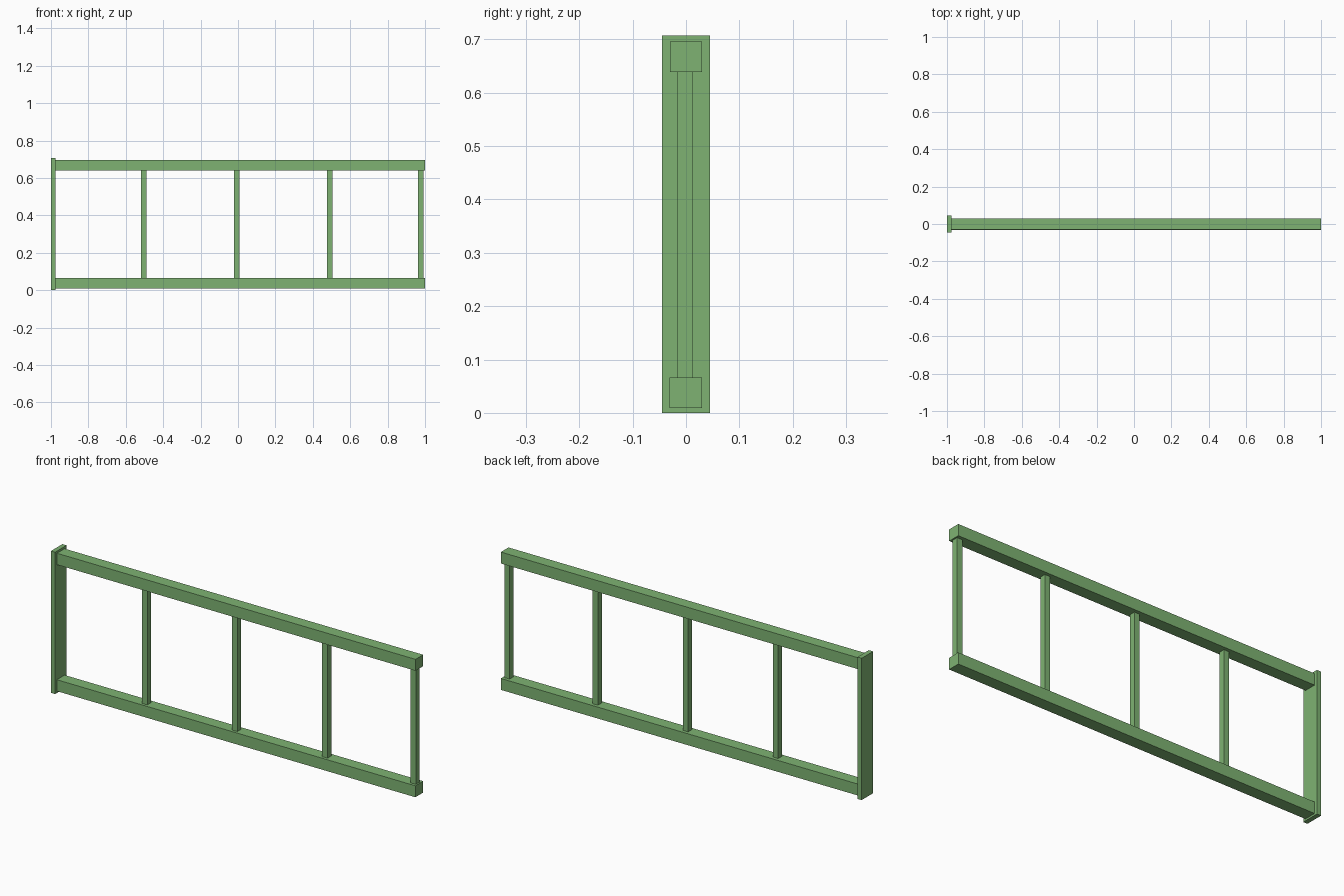
import bpy

if "Cube" in bpy.data.objects:
    bpy.data.objects.remove(bpy.data.objects["Cube"])

green = bpy.data.materials.new("green_paint")
green.diffuse_color = (0.21, 0.45, 0.17, 1)
green.use_nodes = True
green.node_tree.nodes["Principled BSDF"].inputs["Base Color"].default_value = green.diffuse_color


def box(name, x, y, z):
    """Box from (min, max) ranges on each axis."""
    bpy.ops.mesh.primitive_cube_add(size=1, location=[sum(r) / 2 for r in (x, y, z)])
    ob = bpy.context.object
    ob.name = name
    ob.scale = [r[1] - r[0] for r in (x, y, z)]
    bpy.ops.object.transform_apply(location=False, rotation=False, scale=True)
    ob.data.materials.append(green)
    return ob


# Wide mounting plate at the left end
box("end_plate", (-1.0, -0.977), (-0.045, 0.045), (0.0, 0.707))

# Horizontal rails
box("bottom_rail", (-0.977, 1.0), (-0.031, 0.030), (0.009, 0.066))
box("top_rail", (-0.977, 1.0), (-0.030, 0.030), (0.639, 0.696))

# Slim uprights between the rails
for i, x in enumerate((-0.503, -0.006, 0.491, 0.978)):
    box(f"upright_{i + 1}", (x - 0.0145, x + 0.0145), (-0.017, 0.013), (0.066, 0.639))
